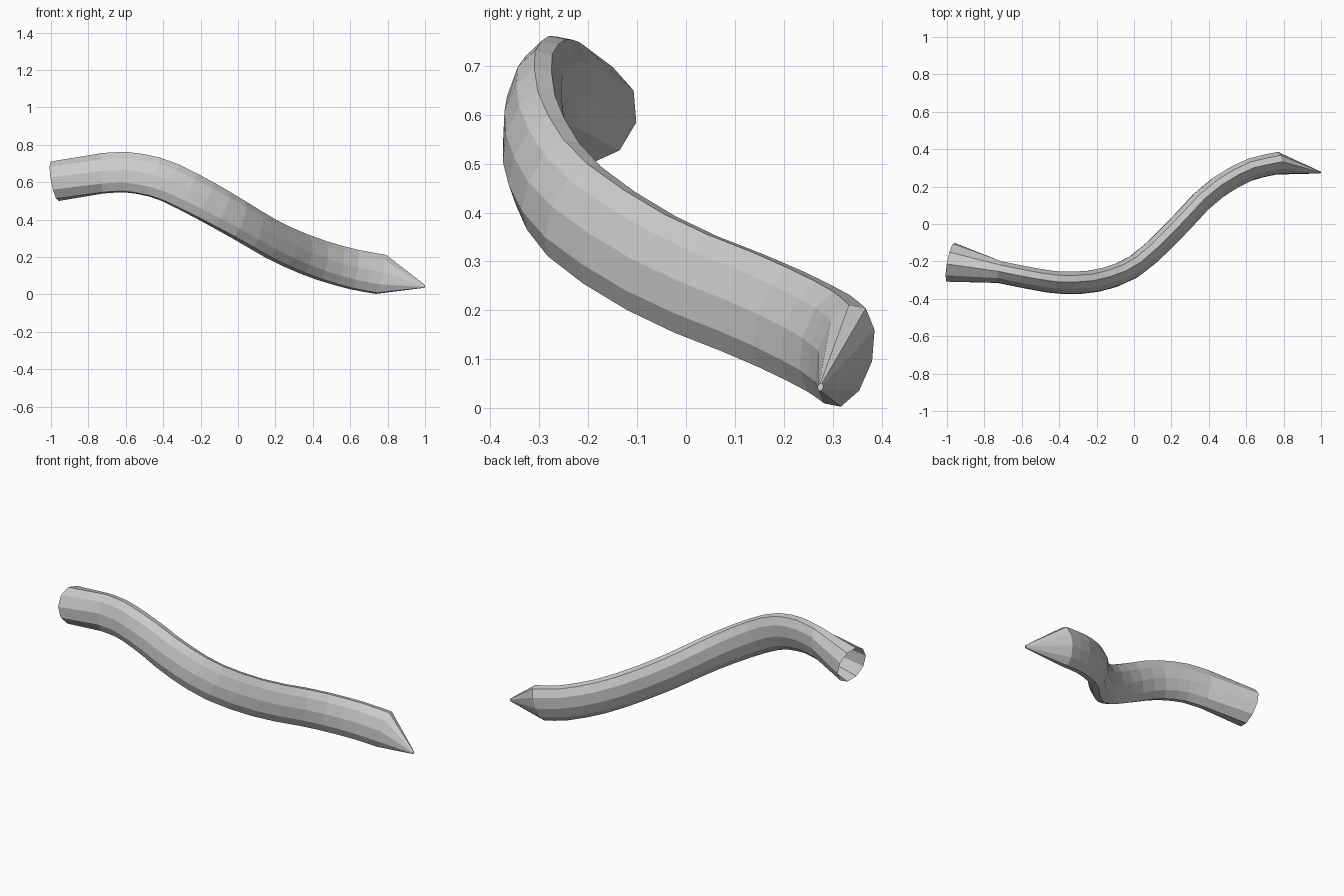
import bpy, math
from mathutils import Vector

if "Cube" in bpy.data.objects:
    bpy.data.objects.remove(bpy.data.objects["Cube"])

SIDES = 10
STEPS = 18

# Centre line of the curved shaft, from the open end to the pointed end
path = [Vector(p) for p in [
    (-0.72, -0.257, 0.648), (-0.58, -0.285, 0.652), (-0.40, -0.313, 0.613),
    (-0.20, -0.303, 0.515), (0.00, -0.228, 0.402), (0.20, -0.05, 0.285),
    (0.40, 0.158, 0.198), (0.60, 0.282, 0.138), (0.765, 0.325, 0.107)]]


def spline(t):
    """Point on a Catmull-Rom spline through the path, t from 0 to 1."""
    pts = [2 * path[0] - path[1]] + path + [2 * path[-1] - path[-2]]
    s = min(max(t, 0), 1) * (len(path) - 1)
    i = min(int(s), len(path) - 2)
    u = s - i
    a, b, c, d = pts[i:i + 4]
    return 0.5 * (2 * b + (c - a) * u + (2 * a - 5 * b + 4 * c - d) * u ** 2
                  + (3 * b - a - 3 * c + d) * u ** 3)


def ring(centre, normal, half_width, half_height):
    """Oval ring square to the normal, leaning slightly towards the back."""
    n = Vector(normal).normalized()
    up = Vector((0, 0.2, 1))
    up = (up - n * up.dot(n)).normalized()
    side = up.cross(n)
    angles = [2 * math.pi * k / SIDES for k in range(SIDES)]
    return [Vector(centre) + side * half_width * math.cos(a)
            + up * half_height * math.sin(a) for a in angles]


# Round open socket end
rings = [ring((-0.98, -0.205, 0.605), (1, -0.19, 0.19), 0.108, 0.108)]

# Flattened curved shaft
for k in range(STEPS + 1):
    t = k / STEPS
    tangent = spline(t + 0.02) - spline(t - 0.02)
    if k == STEPS:
        tangent = Vector((1, 0.17, -0.28))
    rings.append(ring(spline(t), tangent, 0.058, 0.112))

# Pointed tip
rings.append(ring((0.998, 0.275, 0.043), (1, -0.1, -0.2), 0.005, 0.008))

verts = [v for r in rings for v in r]
faces = []
for i in range(len(rings) - 1):
    for k in range(SIDES):
        a, b = i * SIDES + k, i * SIDES + (k + 1) % SIDES
        faces.append((a, b, b + SIDES, a + SIDES))

mesh = bpy.data.meshes.new("curved_shaft")
mesh.from_pydata(verts, [], faces)
mesh.update()
shaft = bpy.data.objects.new("curved_shaft", mesh)
bpy.context.collection.objects.link(shaft)
